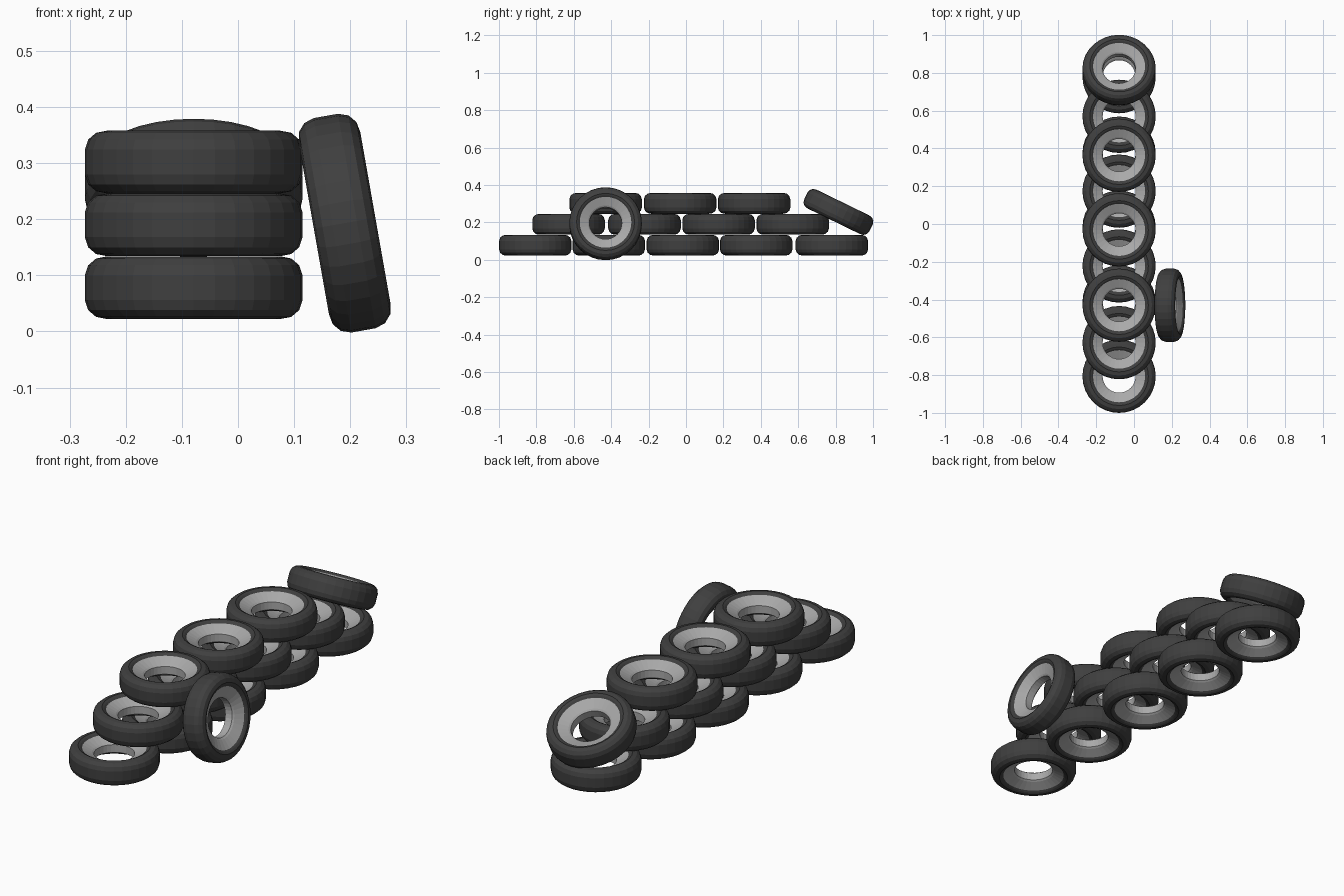
import bpy, bmesh, math
from mathutils import Matrix, Vector

if "Cube" in bpy.data.objects:
    bpy.data.objects.remove(bpy.data.objects["Cube"])

SIDES = 32


def material(name, c):
    m = bpy.data.materials.new(name)
    m.diffuse_color = (c, c, c, 1)
    m.use_nodes = True
    m.node_tree.nodes["Principled BSDF"].inputs["Base Color"].default_value = m.diffuse_color
    return m


rubber = material("dark rubber", 0.05)
metal = material("grey metal", 0.40)

# half cross-sections (radius, height), mirrored into closed loops
TYRE = [(0.194, 0.022), (0.188, 0.040), (0.174, 0.052), (0.155, 0.0557), (0.145, 0.051), (0.138, 0.045)]
RIM = [(0.138, 0.045), (0.095, 0.024), (0.087, 0.018)]


def closed(half):
    return half + [(r, -h) for r, h in reversed(half)]


def ring_mesh():
    bm = bmesh.new()
    profile = TYRE + RIM[1:]
    loop = closed(profile)
    rows = []
    for i in range(SIDES):
        a = 2 * math.pi * i / SIDES
        rows.append([bm.verts.new((r * math.cos(a), r * math.sin(a), h)) for r, h in loop])
    n = len(loop)
    for i in range(SIDES):
        p, q = rows[i], rows[(i + 1) % SIDES]
        for j in range(n):
            k = (j + 1) % n
            f = bm.faces.new((p[j], q[j], q[k], p[k]))
            # faces inside the bead radius belong to the rim
            f.material_index = int(max(loop[j][0], loop[k][0]) < 0.1385)
    bmesh.ops.recalc_face_normals(bm, faces=bm.faces)
    me = bpy.data.meshes.new("tyre")
    bm.to_mesh(me)
    bm.free()
    me.materials.append(rubber)
    me.materials.append(metal)
    return me


mesh = ring_mesh()


def tyre(name, loc, rot=Matrix.Identity(4)):
    ob = bpy.data.objects.new(name, mesh)
    ob.matrix_world = Matrix.Translation(Vector(loc)) @ rot
    bpy.context.collection.objects.link(ob)


# three staggered layers of flat tyres
layers = [
    ("bottom_tyre", 0.078, [-0.806, -0.413, -0.017, 0.375, 0.780]),
    ("middle_tyre", 0.190, [-0.628, -0.222, 0.174, 0.570]),
    ("top_tyre", 0.302, [-0.430, -0.031, 0.364]),
]
for name, z, ys in layers:
    for i, y in enumerate(ys):
        tyre(f"{name}_{i + 1}", (-0.079, y, z))

# tyre slumped over the back end of the stack
tyre("slumped_tyre", (-0.079, 0.815, 0.256), Matrix.Rotation(math.radians(-26), 4, 'X'))

# tyre leaning against the right side
tyre("leaning_tyre", (0.190, -0.430, 0.193), Matrix.Rotation(math.radians(80), 4, 'Y'))
